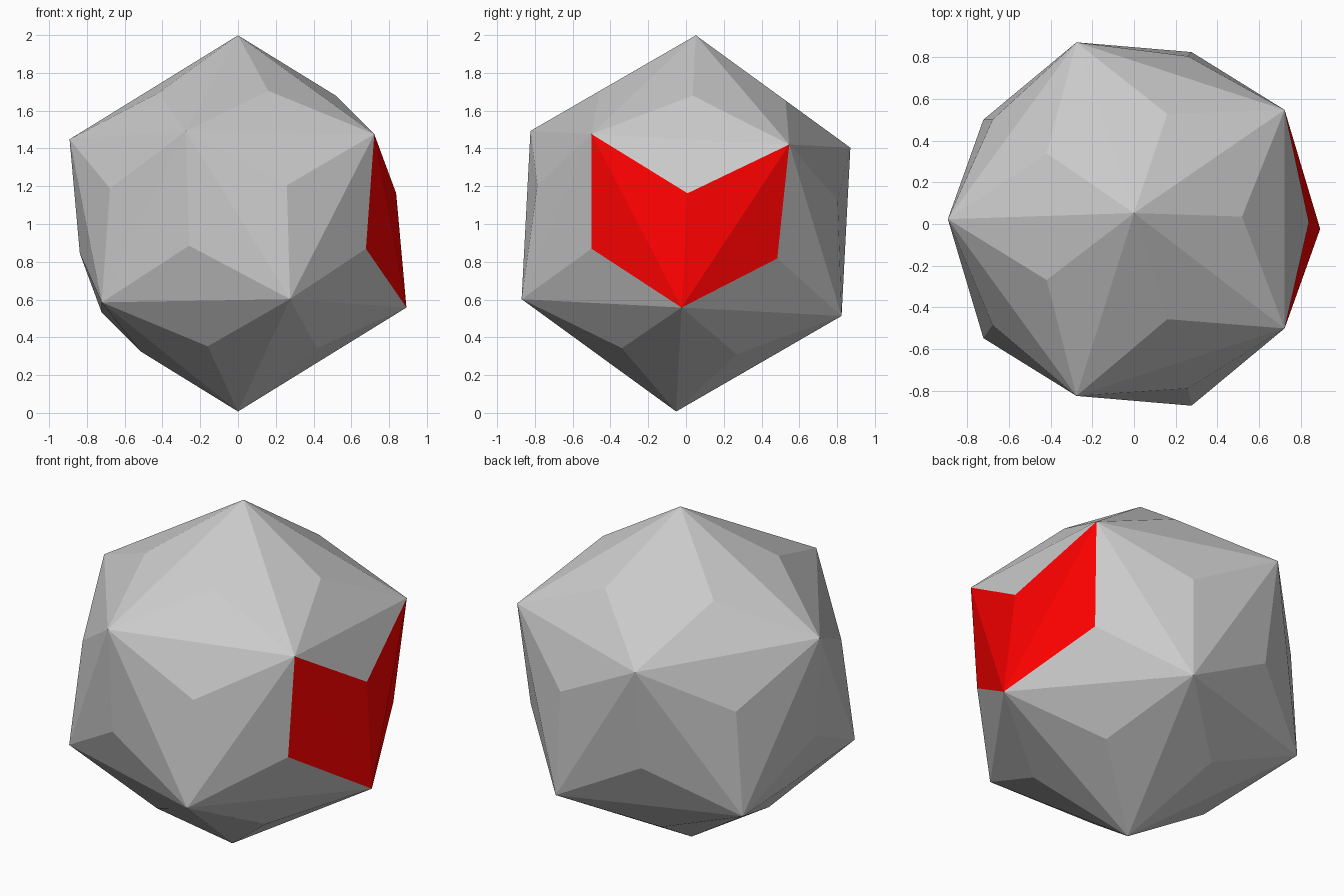
import bpy, bmesh
from math import pi, radians
from mathutils import Matrix

if "Cube" in bpy.data.objects:
    bpy.data.objects.remove(bpy.data.objects["Cube"])

R = 0.997            # radius of the main corners
PEAK = 0.855 * R     # radius of the low pyramid peaks


def is_red(face):
    # the four faces along the two edges rising from the low right corner
    corners = [v.co for v in face.verts if v.co.length > 0.95 * R]
    low = any(c.x > 0.85 * R and c.z < 0 for c in corners)
    high = any(0.6 * R < c.x < 0.85 * R and c.z > 0 for c in corners)
    return low and high


def build(name, red):
    # icosahedron with a shallow pyramid raised on every face
    bm = bmesh.new()
    bmesh.ops.create_icosphere(bm, subdivisions=1, radius=R,
                               matrix=Matrix.Rotation(pi, 4, 'Z'))
    for v in bmesh.ops.poke(bm, faces=bm.faces[:])["verts"]:
        v.co = v.co.normalized() * PEAK
    bm.normal_update()
    unwanted = [f for f in bm.faces if is_red(f) != red]
    bmesh.ops.delete(bm, geom=unwanted, context='FACES')
    # slight tilt towards the back, then stand on the ground
    bm.transform(Matrix.Translation((0, 0, 1.003)) @ Matrix.Rotation(radians(-3), 4, 'X'))
    mesh = bpy.data.meshes.new(name)
    bm.to_mesh(mesh)
    bm.free()
    obj = bpy.data.objects.new(name, mesh)
    bpy.context.collection.objects.link(obj)
    return obj


# grey body
build("faceted_body", False)

# red panel
panel = build("red_panel", True)
mat = bpy.data.materials.new("red")
mat.diffuse_color = (1.0, 0.0, 0.0, 1.0)
mat.use_nodes = True
mat.node_tree.nodes["Principled BSDF"].inputs["Base Color"].default_value = mat.diffuse_color
panel.data.materials.append(mat)
